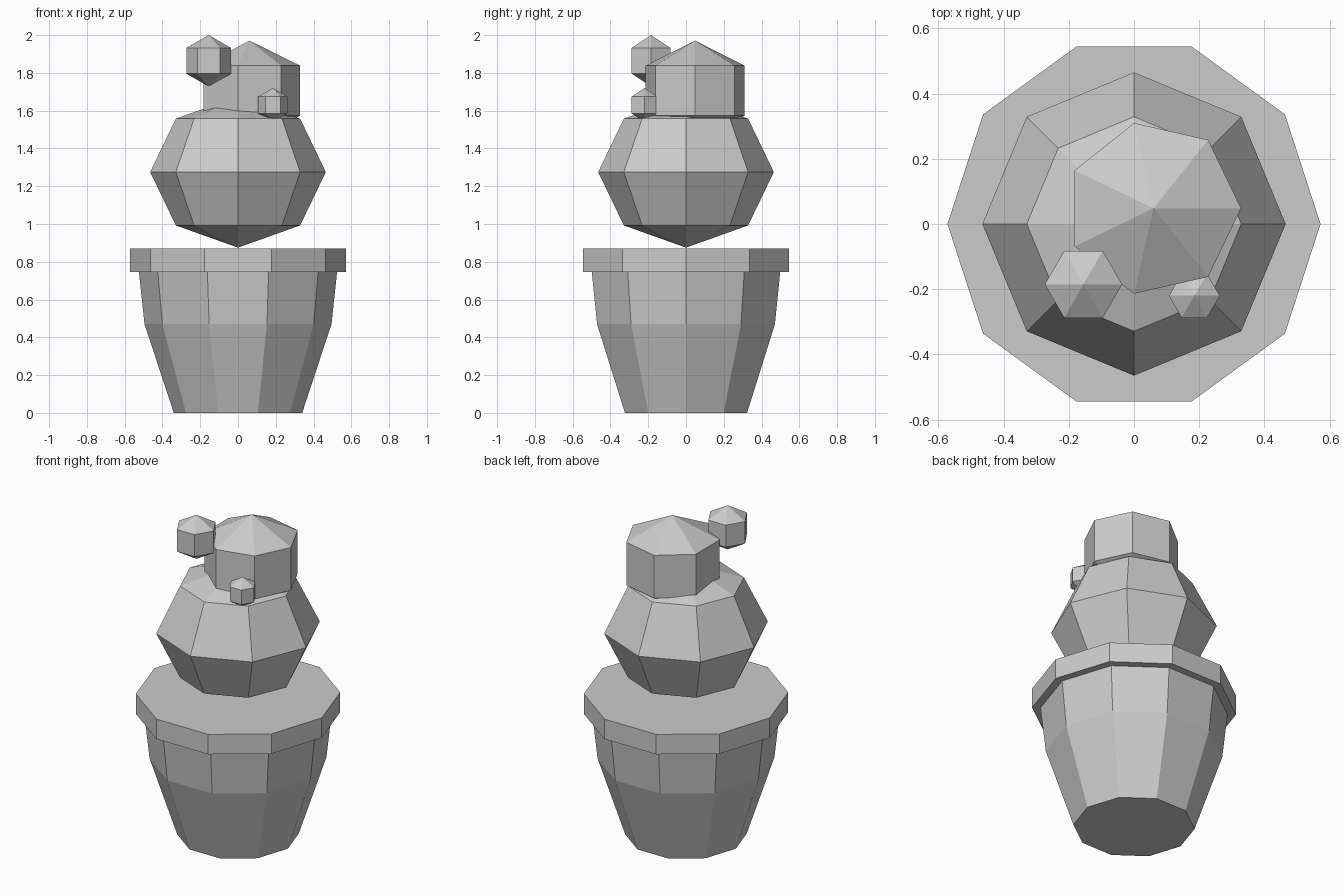
import bpy, bmesh
from math import sin, cos, pi

if "Cube" in bpy.data.objects:
    bpy.data.objects.remove(bpy.data.objects["Cube"])


def lathe(name, sides, profile, centre=(0, 0, 0)):
    """Revolve (radius, z) points around z; radius 0 makes a tip, open ends get flat caps."""
    bm = bmesh.new()
    cx, cy, cz = centre
    rings = []
    for r, z in profile:
        n = sides if r > 0 else 1
        rings.append([bm.verts.new((cx + r * cos(2 * pi * i / sides),
                                    cy + r * sin(2 * pi * i / sides), cz + z))
                      for i in range(n)])
    for low, high in zip(rings, rings[1:]):
        for i in range(sides):
            j = (i + 1) % sides
            quad = [low[i % len(low)], low[j % len(low)],
                    high[j % len(high)], high[i % len(high)]]
            bm.faces.new(list(dict.fromkeys(quad)))
    for end in (rings[0], rings[-1]):
        if len(end) > 1:
            bm.faces.new(end)
    bmesh.ops.recalc_face_normals(bm, faces=bm.faces[:])
    mesh = bpy.data.meshes.new(name)
    bm.to_mesh(mesh)
    bm.free()
    obj = bpy.data.objects.new(name, mesh)
    bpy.context.collection.objects.link(obj)
    return obj


def ball(name, sides, bands, radius, half_height, centre):
    """Low-poly ball with pointed top and bottom."""
    profile = [(radius * sin(pi * k / bands) if 0 < k < bands else 0,
                -half_height * cos(pi * k / bands)) for k in range(bands + 1)]
    return lathe(name, sides, profile, centre)


# Pot
lathe("pot_body", 10, [(0.34, 0), (0.495, 0.47), (0.525, 0.75)])
lathe("pot_rim", 10, [(0.572, 0.747), (0.572, 0.87)])

# Cactus
ball("cactus_lower", 8, 4, 0.465, 0.40, (0, 0, 1.275))
ball("cactus_upper", 7, 3, 0.31, 0.265, (0.06, 0.048, 1.706))

# Flower buds
ball("bud_large", 6, 3, 0.137, 0.136, (-0.155, -0.185, 1.864))
ball("bud_small", 6, 3, 0.09, 0.09, (0.185, -0.22, 1.63))
